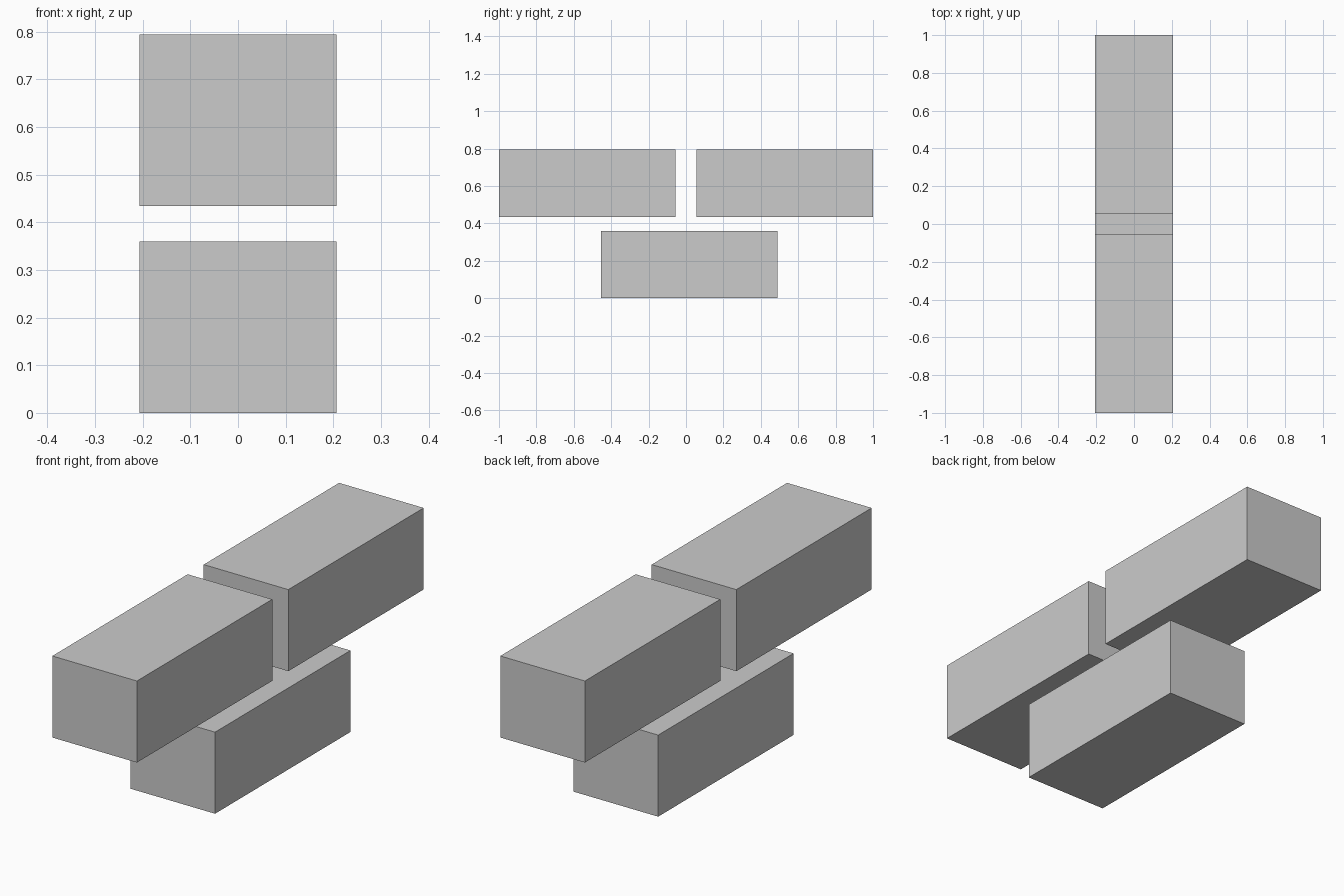
import bpy

if "Cube" in bpy.data.objects:
    bpy.data.objects.remove(bpy.data.objects["Cube"])

WIDTH, LENGTH, HEIGHT = 0.413, 0.944, 0.36


def brick(name, y, z_bottom):
    """Add one sharp-edged block resting at the given height."""
    bpy.ops.mesh.primitive_cube_add(size=1, location=(0, y, z_bottom + HEIGHT / 2))
    obj = bpy.context.object
    obj.name = name
    obj.scale = (WIDTH, LENGTH, HEIGHT)
    bpy.ops.object.transform_apply(location=False, rotation=False, scale=True)
    return obj


# Lower block, slightly off centre
brick("lower_brick", 0.017, 0.0)

# Pair of upper blocks with a joint gap between and below them
for side, label in ((-1, "front"), (1, "back")):
    brick(f"upper_brick_{label}", side * (1 - LENGTH / 2), 0.434)
